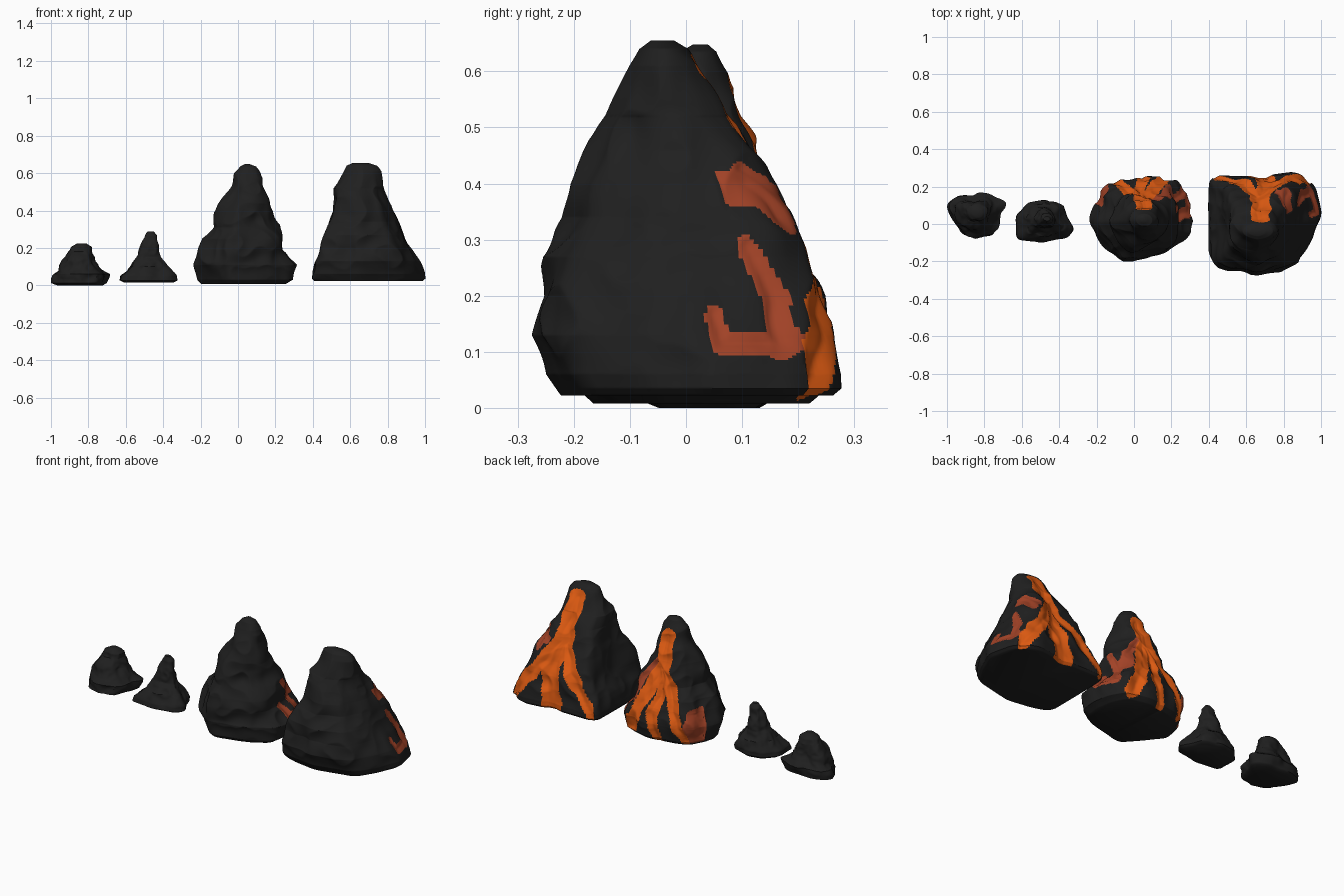
import bpy, bmesh, math
from mathutils import Vector, noise
from mathutils.geometry import intersect_point_line


def material(name, rgb):
    m = bpy.data.materials.new(name)
    m.diffuse_color = (*rgb, 1)
    return m


MATS = [material("black_rock", (0.014, 0.014, 0.014)),
        material("bright_lava", (0.74, 0.105, 0.006)),
        material("cooling_lava", (0.36, 0.055, 0.02))]
ROCK, BRIGHT, DARK = 0, 1, 2


def stream_depth(path, w0, w1, p):
    """How far point p lies inside a tapered stream (negative outside)."""
    best = -9
    n = len(path) - 1
    for i in range(n):
        a, b = Vector(path[i]).to_3d(), Vector(path[i + 1]).to_3d()
        q, t = intersect_point_line(p, a, b)
        t = max(0, min(1, t))
        width = w0 + (w1 - w0) * (i + t) / n
        best = max(best, width - (p - a.lerp(b, t)).length)
    return best


def lava_at(streams, co, fx, fy):
    """Strongest stream at a point: (depth, material)."""
    best = (-9, ROCK)
    wob = 0.018 * noise.noise(co * 14)
    for side, mat, w0, w1, path in streams:
        if side == "back" and fy > 0.4 and fy > (0.92 if mat == BRIGHT else 0.4) * abs(fx):
            p = Vector((co.x + wob, co.z, 0))
        elif side == "right" and fx > 0.45:
            p = Vector((co.y + wob, co.z, 0))
        else:
            continue
        d = stream_depth(path, w0, w1, p)
        if d > 0 and d > best[0]:
            best = (d, mat)
    return best


def level_at(levels, z):
    for a, b in zip(levels, levels[1:]):
        if z <= b[0]:
            t = (z - a[0]) / (b[0] - a[0])
            return [u + (v - u) * t for u, v in zip(a, b)]
    return levels[-1]


def plan_radii(plan, seg):
    """Polar radii of the footprint, scaled to a unit box and softened."""
    xs, ys = [p[0] for p in plan], [p[1] for p in plan]
    cx, cy = (min(xs) + max(xs)) / 2, (min(ys) + max(ys)) / 2
    rx, ry = (max(xs) - min(xs)) / 2, (max(ys) - min(ys)) / 2
    pts = [((x - cx) / rx, (y - cy) / ry) for x, y in plan]
    radii = []
    for k in range(seg):
        c, s = math.cos(2 * math.pi * k / seg), math.sin(2 * math.pi * k / seg)
        r = 0
        for (ax, ay), (bx, by) in zip(pts, pts[1:] + pts[:1]):
            ex, ey = bx - ax, by - ay
            den = c * ey - s * ex
            if abs(den) > 1e-9:
                u = (ax * s - ay * c) / den
                if -1e-6 <= u <= 1 + 1e-6:
                    r = max(r, (ax * ey - ay * ex) / den)
        radii.append(r)
    w = max(1, seg // 50)
    return [sum(radii[(k + i) % seg] for i in range(-w, w + 1)) / (2 * w + 1) for k in range(seg)]


def rock(name, plan, levels, lump, freq, seg, rows, streams=()):
    """Loft of footprint rings fitted to (z, x0, x1, y0, y1), with lumps."""
    bm = bmesh.new()
    z0, z1 = levels[0][0], levels[-1][0]
    rings, info = [], {}
    radii = plan_radii(plan, seg)
    zs = sorted(set([z0 + (z1 - z0) * i / rows for i in range(rows + 1)] + [l[0] for l in levels]))
    for z in zs:
        _, x0, x1, y0, y1 = level_at(levels, z)
        cx, cy, rx, ry = (x0 + x1) / 2, (y0 + y1) / 2, (x1 - x0) / 2, (y1 - y0) / 2
        h = (z - z0) / (z1 - z0)
        fade = min(1, 0.1 + h * 5) * min(1, 0.25 + (1 - h) * 4)
        ring = []
        for k in range(seg):
            a = 2 * math.pi * k / seg
            c, s = math.cos(a), math.sin(a)
            r = radii[k] + (1 - radii[k]) * h * h
            fx, fy = c * r, s * r
            co = Vector((cx + rx * fx, cy + ry * fy, z))
            q = co * freq
            n = noise.noise(q) + 0.35 * (0.6 - 2 * abs(noise.noise(q * 1.7 + Vector((3, 1, 7)))))
            d = lava_at(streams, co, fx, fy)[0]
            co += Vector((c, s, 0)) * (lump * fade * n - min(max(d, 0) * 0.4, 0.015))
            v = bm.verts.new(co)
            info[v] = (fx, fy)
            ring.append(v)
        rings.append(ring)
    for a, b in zip(rings, rings[1:]):
        for k in range(seg):
            j = (k + 1) % seg
            f = bm.faces.new((a[k], a[j], b[j], b[k]))
            fx = sum(info[v][0] for v in f.verts) / 4
            fy = sum(info[v][1] for v in f.verts) / 4
            f.material_index = lava_at(streams, f.calc_center_median(), fx, fy)[1]
    bm.faces.new(rings[0][::-1])
    bm.faces.new(rings[-1])
    me = bpy.data.meshes.new(name)
    bm.to_mesh(me)
    bm.free()
    for m in MATS:
        me.materials.append(m)
    ob = bpy.data.objects.new(name, me)
    bpy.context.collection.objects.link(ob)
    bpy.context.view_layer.objects.active = ob
    ob.select_set(True)
    bpy.ops.object.shade_smooth_by_angle(angle=math.radians(50))
    ob.select_set(False)


# smallest rock mound, far left
rock("small_mound",
     [(-.99, .13), (-.9, .16), (-.73, .15), (-.69, .1), (-.72, .03), (-.75, -.06),
      (-.83, -.08), (-.92, -.05), (-.97, .02), (-1, .1)], [
    (0.0, -0.97, -0.72, -0.05, 0.13), (0.012, -1.0, -0.70, -0.08, 0.15),
    (0.06, -0.99, -0.69, -0.075, 0.16), (0.085, -0.965, -0.72, -0.055, 0.145),
    (0.13, -0.94, -0.755, -0.03, 0.125), (0.18, -0.915, -0.775, 0.0, 0.115),
    (0.205, -0.90, -0.78, 0.01, 0.105), (0.225, -0.86, -0.81, 0.035, 0.08)],
    0.022, 13, 72, 30)

# small pointed mound
rock("pointed_mound",
     [(-.63, -.08), (-.63, .05), (-.57, .12), (-.48, .14), (-.38, .1), (-.32, -.03),
      (-.35, -.07), (-.5, -.1)], [
    (0.015, -0.61, -0.34, -0.08, 0.12), (0.027, -0.63, -0.32, -0.10, 0.135),
    (0.05, -0.625, -0.325, -0.095, 0.135), (0.10, -0.575, -0.365, -0.065, 0.11),
    (0.15, -0.54, -0.405, -0.035, 0.085), (0.20, -0.52, -0.43, -0.015, 0.07),
    (0.265, -0.505, -0.435, 0.0, 0.055), (0.287, -0.485, -0.45, 0.015, 0.04)],
    0.02, 13, 72, 32)

# middle volcano with lava running down its back
rock("middle_volcano",
     [(-.24, .02), (-.22, .1), (-.17, .2), (-.08, .23), (.1, .26), (.24, .23), (.29, .14),
      (.31, .03), (.3, -.08), (.2, -.14), (.12, -.17), (-.05, -.21), (-.15, -.1)], [
    (0.008, -0.20, 0.26, -0.17, 0.22), (0.03, -0.22, 0.295, -0.195, 0.245),
    (0.11, -0.235, 0.305, -0.215, 0.25), (0.19, -0.22, 0.245, -0.20, 0.235),
    (0.25, -0.20, 0.235, -0.185, 0.215), (0.31, -0.13, 0.215, -0.155, 0.19),
    (0.43, -0.095, 0.165, -0.11, 0.14), (0.52, -0.05, 0.15, -0.07, 0.095),
    (0.60, -0.015, 0.125, -0.035, 0.07), (0.635, 0.01, 0.10, -0.015, 0.055),
    (0.648, 0.035, 0.065, 0.01, 0.04)],
    0.032, 6, 230, 150, [
        ("back", BRIGHT, 0.05, 0.05, [(0.05, 0.545), (0.045, 0.40)]),
        ("back", BRIGHT, 0.035, 0.036, [(0.05, 0.42), (0.11, 0.26), (0.20, 0.05)]),
        ("back", BRIGHT, 0.032, 0.03, [(0.05, 0.42), (0.03, 0.28), (0.05, 0.16), (0.02, 0.03)]),
        ("back", BRIGHT, 0.035, 0.03, [(0.04, 0.40), (-0.04, 0.26), (-0.13, 0.04)]),
        ("back", DARK, 0.035, 0.05, [(-0.175, 0.18), (-0.18, 0.07)]),
        ("back", DARK, 0.02, 0.028, [(0.09, 0.42), (0.16, 0.32), (0.20, 0.22)]),
        ("right", DARK, 0.02, 0.03, [(0.08, 0.30), (0.13, 0.20), (0.17, 0.12)]),
        ("right", DARK, 0.02, 0.024, [(0.04, 0.18), (0.07, 0.12), (0.17, 0.11)])])

# large volcano with lava running down its back
rock("large_volcano",
     [(.405, .25), (.58, .25), (.68, .25), (.87, .275), (.97, .2), (1.0, .03), (.95, -.1),
      (.88, -.22), (.65, -.275), (.5, -.25), (.4, -.21), (.4, 0)], [
    (0.022, 0.41, 0.985, -0.225, 0.265), (0.035, 0.40, 1.0, -0.235, 0.28),
    (0.06, 0.405, 0.995, -0.255, 0.28), (0.13, 0.425, 0.965, -0.275, 0.265),
    (0.20, 0.45, 0.93, -0.252, 0.245), (0.27, 0.47, 0.895, -0.252, 0.215),
    (0.34, 0.49, 0.86, -0.21, 0.19), (0.40, 0.51, 0.83, -0.198, 0.165),
    (0.46, 0.53, 0.81, -0.17, 0.125), (0.52, 0.52, 0.80, -0.135, 0.08),
    (0.61, 0.56, 0.77, -0.10, 0.025), (0.64, 0.575, 0.745, -0.085, 0.005),
    (0.655, 0.61, 0.70, -0.065, -0.02)],
    0.032, 5.5, 230, 150, [
        ("back", BRIGHT, 0.052, 0.056, [(0.675, 0.58), (0.675, 0.38)]),
        ("back", BRIGHT, 0.045, 0.06, [(0.68, 0.38), (0.71, 0.25), (0.68, 0.03)]),
        ("back", BRIGHT, 0.04, 0.036, [(0.69, 0.38), (0.78, 0.25), (0.95, 0.04)]),
        ("back", BRIGHT, 0.036, 0.032, [(0.66, 0.37), (0.58, 0.24), (0.43, 0.05)]),
        ("back", DARK, 0.026, 0.03, [(0.80, 0.40), (0.82, 0.34)]),
        ("right", DARK, 0.014, 0.017, [(0.09, 0.425), (0.17, 0.37)]),
        ("right", DARK, 0.018, 0.034, [(0.10, 0.29), (0.14, 0.23), (0.16, 0.17), (0.18, 0.12)]),
        ("right", DARK, 0.018, 0.022, [(0.04, 0.165), (0.065, 0.115), (0.18, 0.115)])])
